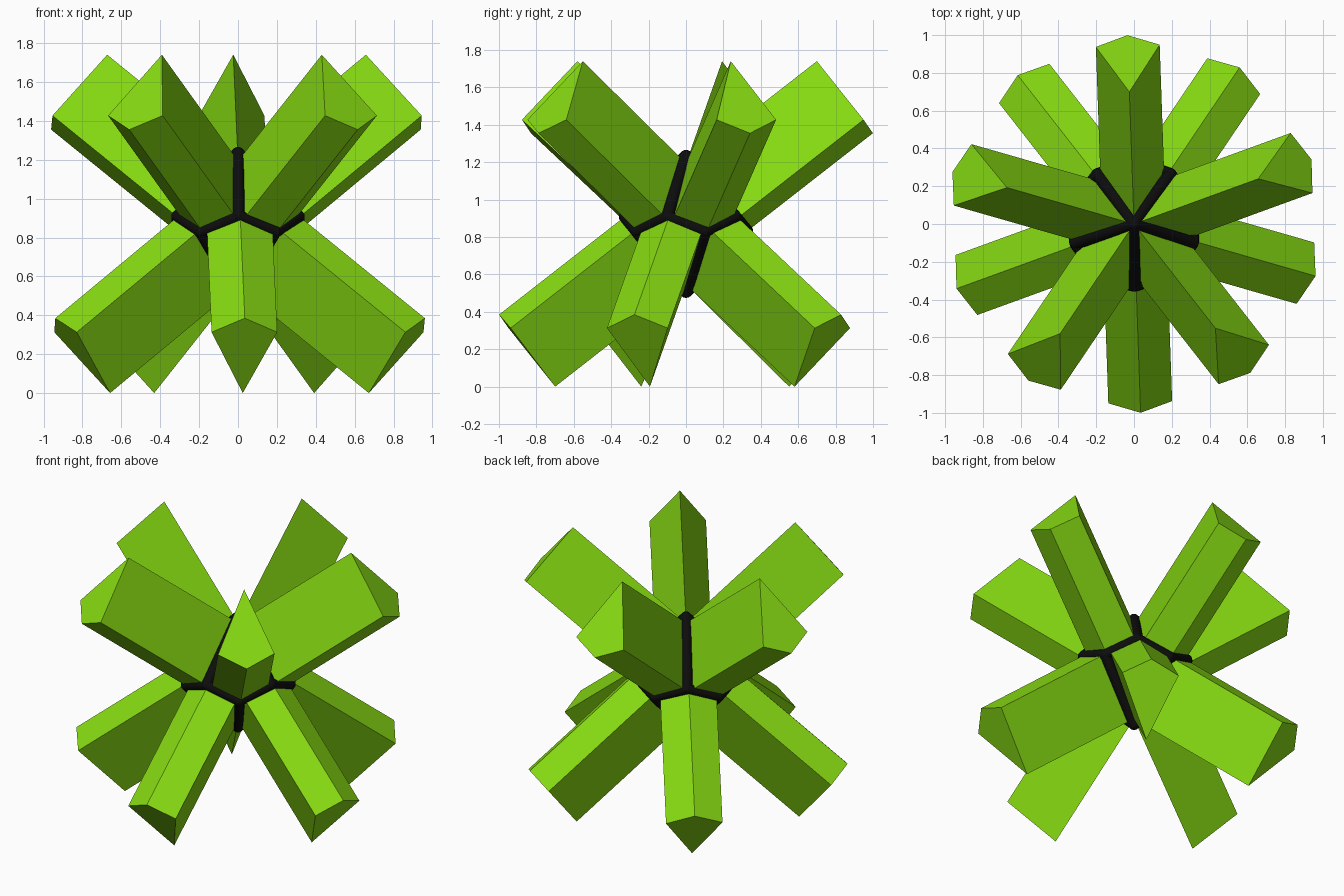
import bpy, bmesh
from math import radians, sin, cos, pi
from mathutils import Vector, Matrix

if "Cube" in bpy.data.objects:
    bpy.data.objects.remove(bpy.data.objects["Cube"])

CENTRE = Vector((0, 0, 0.87))


def material(name, colour):
    m = bpy.data.materials.new(name)
    m.diffuse_color = colour
    m.use_nodes = True
    m.node_tree.nodes["Principled BSDF"].inputs["Base Color"].default_value = m.diffuse_color
    return m


green = material("green", (0.24, 0.70, 0.006, 1))
black = material("black", (0.004, 0.004, 0.004, 1))


def finish(bm, name, mat):
    bmesh.ops.recalc_face_normals(bm, faces=bm.faces)
    me = bpy.data.meshes.new(name)
    bm.to_mesh(me)
    bm.free()
    me.materials.append(mat)
    ob = bpy.data.objects.new(name, me)
    bpy.context.collection.objects.link(ob)
    ob.location = CENTRE
    return ob


# kite-shaped arms: radial direction is x, drawn at the outer end
KITE = [(0.70, 0, 0.87), (0.944, 0.169, 0.557), (1.0, 0, 0.485), (0.944, -0.169, 0.557)]
INWARD = Vector((-0.789, 0, -0.615)) * 0.887


def arm(name, angle, sign):
    bm = bmesh.new()
    rot = Matrix.Rotation(radians(angle), 3, 'Z')
    outer = [bm.verts.new(rot @ Vector(p) * sign) for p in KITE]
    inner = [bm.verts.new(rot @ (Vector(p) + INWARD) * sign) for p in KITE]
    bm.faces.new(outer)
    bm.faces.new(inner[::-1])
    for i in range(4):
        j = (i + 1) % 4
        bm.faces.new((outer[i], inner[i], inner[j], outer[j]))
    finish(bm, name, green)


for k in range(5):
    arm(f"upper_arm_{k + 1}", 92 + 72 * k, 1)
    arm(f"lower_arm_{k + 1}", 92 + 72 * k, -1)

# black frame along the edges of a ten-sided kite solid
H, R, RING_Z, THICK = 0.362, 0.325, 0.038, 0.034
top, bottom = Vector((0, 0, H)), Vector((0, 0, -H))
ring = []
for k in range(10):
    a = radians(54 + 36 * k)
    ring.append(Vector((R * cos(a), R * sin(a), RING_Z if k % 2 == 0 else -RING_Z)))

edges = []
for k, p in enumerate(ring):
    edges.append((p, ring[(k + 1) % 10]))
    edges.append((p, top if k % 2 == 0 else bottom))

bm = bmesh.new()
for a, b in edges:
    d = b - a
    m = Matrix.Translation((a + b) / 2) @ d.to_track_quat('Z', 'Y').to_matrix().to_4x4()
    bmesh.ops.create_cone(bm, cap_ends=True, segments=12, radius1=THICK, radius2=THICK,
                          depth=d.length, matrix=m)
# rounded joints
for p in ring + [top, bottom]:
    bmesh.ops.create_uvsphere(bm, u_segments=12, v_segments=8, radius=THICK,
                              matrix=Matrix.Translation(p))
frame = finish(bm, "edge_frame", black)
bpy.context.view_layer.objects.active = frame
frame.select_set(True)
bpy.ops.object.shade_smooth_by_angle(angle=radians(40))
